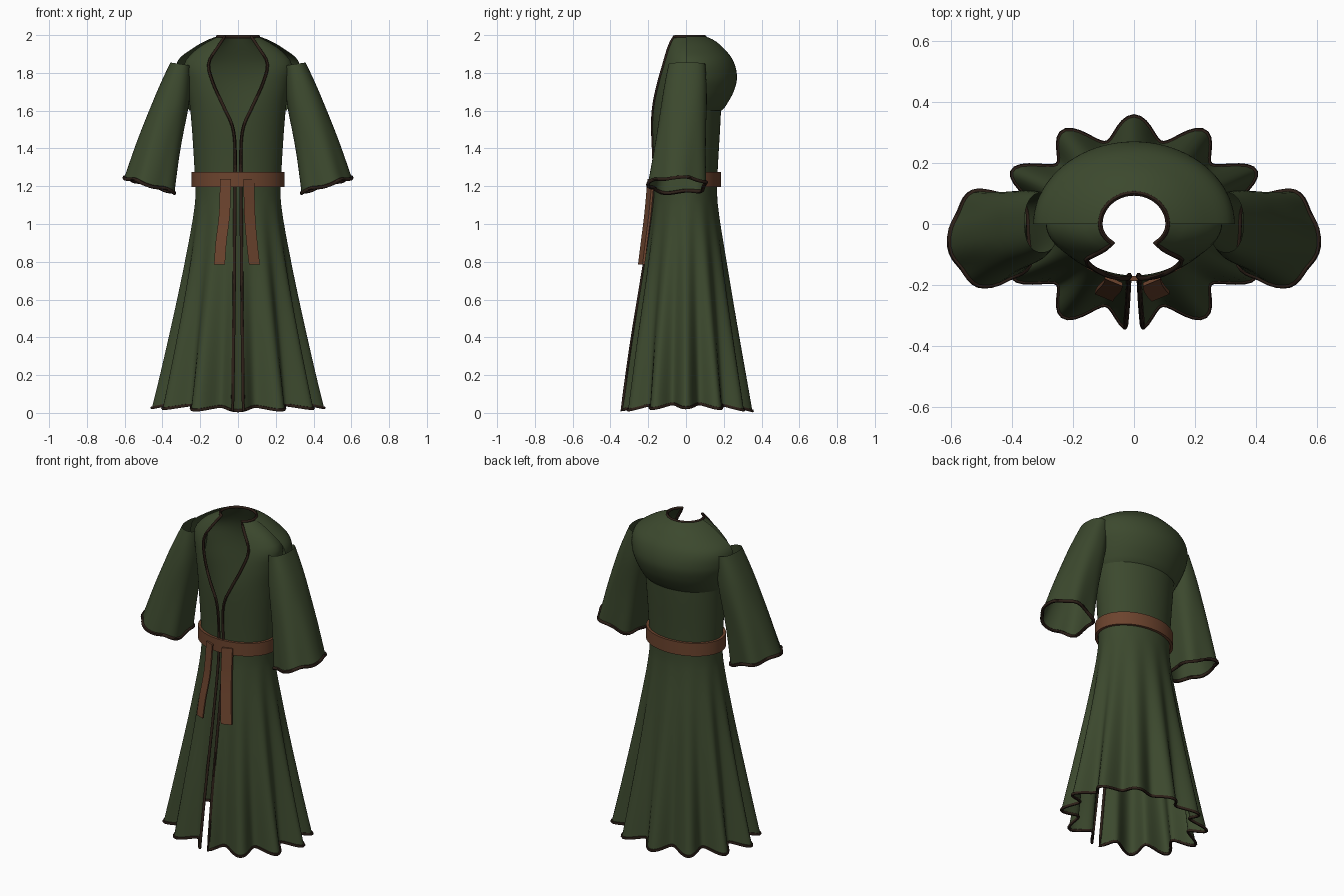
import bpy, math
from mathutils import Vector

if "Cube" in bpy.data.objects:
    bpy.data.objects.remove(bpy.data.objects["Cube"])


def material(name, rgb):
    m = bpy.data.materials.new(name)
    m.diffuse_color = (*rgb, 1)
    m.use_nodes = True
    m.node_tree.nodes["Principled BSDF"].inputs["Base Color"].default_value = m.diffuse_color
    return m


GREEN = material("green_cloth", (0.045, 0.066, 0.027))
DARK = material("dark_trim", (0.026, 0.014, 0.009))
BROWN = material("brown_leather", (0.15, 0.057, 0.027))


def spline(keys, u):
    """Smooth interpolation of rows (u, a, b, ...) sorted by u."""
    n = len(keys)
    i = 0
    while i < n - 2 and u > keys[i + 1][0]:
        i += 1
    k0, k1 = keys[i], keys[i + 1]
    ka, kb = keys[max(i - 1, 0)], keys[min(i + 2, n - 1)]
    h = k1[0] - k0[0]
    t = min(max((u - k0[0]) / h, 0), 1)
    out = []
    for j in range(1, len(k0)):
        m0 = (k1[j] - ka[j]) / (k1[0] - ka[0]) * h
        m1 = (kb[j] - k0[j]) / (kb[0] - k0[0]) * h
        out.append((2*t**3 - 3*t*t + 1) * k0[j] + (t**3 - 2*t*t + t) * m0
                   + (3*t*t - 2*t**3) * k1[j] + (t**3 - t*t) * m1)
    return out


def select(ob):
    bpy.ops.object.select_all(action='DESELECT')
    ob.select_set(True)
    bpy.context.view_layer.objects.active = ob


def loft(name, rows, mat, closed=False, caps=False, angle=50):
    """Skin a grid of points, row by row."""
    c = len(rows[0])
    verts = [p for r in rows for p in r]
    faces = []
    for i in range(len(rows) - 1):
        for j in range(c if closed else c - 1):
            k = (j + 1) % c
            faces.append((i*c + j, i*c + k, (i+1)*c + k, (i+1)*c + j))
    if caps:
        faces.append(tuple(range(c))[::-1])
        faces.append(tuple(range(len(verts) - c, len(verts))))
    me = bpy.data.meshes.new(name)
    me.from_pydata(verts, [], faces)
    me.materials.append(mat)
    ob = bpy.data.objects.new(name, me)
    bpy.context.collection.objects.link(ob)
    select(ob)
    bpy.ops.object.shade_smooth_by_angle(angle=math.radians(angle))
    return ob


def piping(name, pts, r=0.0085):
    """Thin dark cord sewn along a closed edge."""
    cu = bpy.data.curves.new(name, 'CURVE')
    cu.dimensions = '3D'
    cu.bevel_depth, cu.bevel_resolution = r, 1
    s = cu.splines.new('POLY')
    s.points.add(len(pts) - 1)
    for p, q in zip(s.points, pts):
        p.co = (*q, 1)
    s.use_cyclic_u = True
    cu.materials.append(DARK)
    ob = bpy.data.objects.new(name, cu)
    bpy.context.collection.objects.link(ob)
    select(ob)
    bpy.ops.object.convert(target='MESH')
    bpy.ops.object.shade_smooth_by_angle(angle=math.radians(60))


# Robe body: z, half width, front depth, back depth
BODY = [(0.022, 0.405, 0.312, 0.312), (0.4, 0.34, 0.27, 0.262), (0.8, 0.272, 0.215, 0.208),
        (1.1, 0.228, 0.175, 0.168), (1.24, 0.228, 0.168, 0.166), (1.6, 0.252, 0.18, 0.185),
        (1.75, 0.275, 0.165, 0.185), (1.85, 0.285, 0.138, 0.165), (1.93, 0.215, 0.108, 0.13),
        (1.97, 0.15, 0.092, 0.11), (1.991, 0.11, 0.082, 0.1)]
# Front opening: z, half gap
GAP = [(0.022, 0.026), (0.6, 0.02), (1.2, 0.016), (1.42, 0.016), (1.52, 0.03), (1.62, 0.075),
       (1.75, 0.133), (1.85, 0.155), (1.93, 0.112), (1.991, 0.07)]


def body_point(z, t):
    hw, f, b = spline(BODY, z)
    down = min(max((1.15 - z) / 1.128, 0), 1)
    wave = math.cos(12 * t)
    k = 1 + 0.125 * down ** 1.1 * wave                     # skirt pleats
    dz = down ** 12 * (0.016 * math.sin(t) ** 2 - 0.011 * wave)   # wavy hem
    c = math.cos(t)
    return Vector((hw * math.sin(t) * k, -(f if c > 0 else b) * c * k, z + dz))


ZS = [0.022 + 1.078 * i / 16 for i in range(17)] + [1.1 + 0.891 * i / 30 for i in range(1, 31)]
COLS = 156
rows = []
for z in ZS:
    t0 = math.asin(spline(GAP, z)[0] / spline(BODY, z)[0])
    rows.append([body_point(z, t0 + (2 * math.pi - 2 * t0) * j / COLS) for j in range(COLS + 1)])
loft("robe_body", rows, GREEN)

# Cord around hem, front edges and neck in one loop
piping("robe_edge_trim",
       rows[0] + [r[-1] for r in rows[1:-1]] + rows[-1][::-1] + [r[0] for r in rows[-2:0:-1]])

# Mantle over the back of the shoulders: z, half width, back depth
CAPE = [(1.6, 0.257, 0.189), (1.62, 0.27, 0.207), (1.7, 0.305, 0.252), (1.78, 0.328, 0.27),
        (1.87, 0.315, 0.247), (1.94, 0.225, 0.19), (1.975, 0.16, 0.145), (1.993, 0.113, 0.104)]
rows = []
for i in range(29):
    z = 1.6 + 0.393 * i / 28
    hw, b = spline(CAPE, z)
    rows.append([Vector((hw * math.cos(math.pi * j / 40), b * math.sin(math.pi * j / 40), z))
                 for j in range(41)])
loft("back_mantle", rows, GREEN)

# Flared sleeves: u, inner x, inner z, outer x, outer z, front y, back y
SLEEVE = [(0, 0.245, 1.838, 0.358, 1.855, -0.092, 0.102), (1, 0.25, 1.74, 0.405, 1.755, -0.112, 0.108),
          (2, 0.262, 1.62, 0.448, 1.655, -0.13, 0.11), (3, 0.302, 1.4, 0.527, 1.45, -0.16, 0.105),
          (4, 0.335, 1.168, 0.595, 1.245, -0.195, 0.105)]


def sleeve_ring(u, side):
    xi, zi, xo, zo, yf, yb = spline(SLEEVE, u)
    ring = []
    for j in range(48):
        a = 2 * math.pi * j / 48
        flare = max(u - 2, 0) / 2
        k = 1 + 0.06 * flare * math.cos(5 * a + 0.5)
        ca, sa = math.cos(a), math.sin(a)
        ex = math.copysign(abs(ca) ** 0.85, ca) * k
        ey = math.copysign(abs(sa) ** 0.85, sa) * k
        ring.append(Vector((side * ((xi + xo) / 2 + (xo - xi) / 2 * ex),
                            (yf + yb) / 2 + (yb - yf) / 2 * ey,
                            (zi + zo) / 2 + (zo - zi) / 2 * ex
                            + 0.006 * flare ** 4 * math.sin(5 * a))))
    return ring


for side, label in ((1, "left"), (-1, "right")):
    rings = [sleeve_ring(4 * i / 20, side) for i in range(21)]
    loft(label + "_sleeve", rings, GREEN, closed=True)
    piping(label + "_cuff_trim", rings[-1], r=0.01)

# Belt band with thickness
rows = []
for z, d in ((1.195, 0), (1.195, 0.016), (1.276, 0.016), (1.276, 0), (1.195, 0)):
    rows.append([Vector(((0.23 + d) * math.sin(2 * math.pi * j / 64),
                         -(0.17 + d) * math.cos(2 * math.pi * j / 64), z)) for j in range(64)])
loft("belt", rows, BROWN, closed=True, angle=35)

# Hanging belt ends: z, centre x, y
TIES = {"right_belt_end": [(0.785, -0.098, -0.236), (0.9, -0.09, -0.222), (1.05, -0.072, -0.203),
                           (1.238, -0.066, -0.186)],
        "left_belt_end": [(0.785, 0.087, -0.236), (0.9, 0.074, -0.222), (1.05, 0.062, -0.203),
                          (1.238, 0.058, -0.186)]}
for name, keys in TIES.items():
    rows = []
    for i in range(13):
        z = 0.785 + 0.453 * i / 12
        x, y = spline(keys, z)
        w = 0.029
        tilt = 0.012 if x > 0 else -0.012
        rows.append([Vector((x + sx * w, y + sy + sx * tilt, z))
                     for sx, sy in ((-1, -0.006), (1, -0.006), (1, 0.006), (-1, 0.006))])
    loft(name, rows, BROWN, closed=True, caps=True, angle=35)
